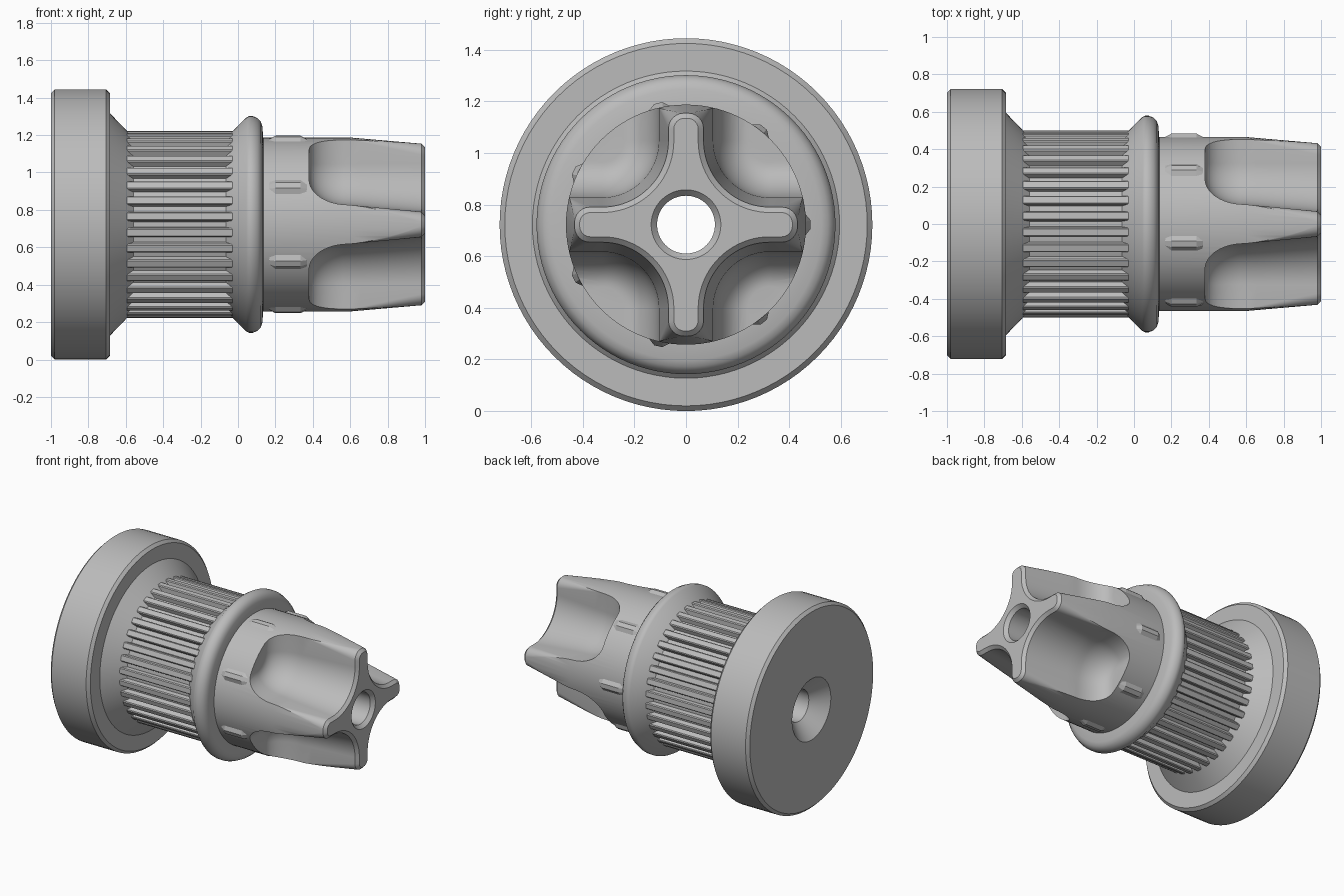
import bpy, bmesh
from math import sin, cos, pi, radians

cube = bpy.data.objects.get("Cube")
if cube:
    bpy.data.objects.remove(cube, do_unlink=True)

AXIS_Z = 0.722
SEGMENTS = 96

grey = bpy.data.materials.new("satin_grey")
grey.use_nodes = True
grey.diffuse_color = (0.5, 0.5, 0.5, 1)
grey.node_tree.nodes["Principled BSDF"].inputs["Base Color"].default_value = (0.5, 0.5, 0.5, 1)


def make_object(name, bm):
    bmesh.ops.recalc_face_normals(bm, faces=bm.faces)
    mesh = bpy.data.meshes.new(name)
    bm.to_mesh(mesh)
    bm.free()
    mesh.materials.append(grey)
    obj = bpy.data.objects.new(name, mesh)
    obj.location.z = AXIS_Z
    bpy.context.collection.objects.link(obj)
    return obj


def bridge(bm, a, b):
    for i in range(len(a)):
        j = (i + 1) % len(a)
        bm.faces.new((a[i], a[j], b[j], b[i]))


def loft(bm, sections, angle=0):
    """Skin closed sections of (x, [(u, v), ...]) turned about the long axis."""
    c, s = cos(angle), sin(angle)
    rings = [[bm.verts.new((x, u * c - v * s, u * s + v * c)) for u, v in pts]
             for x, pts in sections]
    for a, b in zip(rings, rings[1:]):
        bridge(bm, a, b)
    bm.faces.new(rings[0])
    bm.faces.new(rings[-1][::-1])


def revolve(bm, profile):
    """Spin a closed (x, radius) profile about the long axis."""
    rings = []
    for x, r in profile:
        angles = [2 * pi * i / SEGMENTS for i in range(SEGMENTS)]
        rings.append([bm.verts.new((x, r * cos(a), r * sin(a))) for a in angles])
    for a, b in zip(rings, rings[1:] + rings[:1]):
        bridge(bm, a, b)


def smooth(obj, angle=30):
    bpy.ops.object.select_all(action="DESELECT")
    obj.select_set(True)
    bpy.context.view_layer.objects.active = obj
    bpy.ops.object.shade_smooth_by_angle(angle=radians(angle))


# Turned body: flange, grooved drum, collar, tapered nose and through bore
bm = bmesh.new()
revolve(bm, [
    (-1, 0.22), (-1, 0.702), (-0.98, 0.722), (-0.705, 0.722), (-0.685, 0.702),
    (-0.685, 0.595), (-0.56, 0.465), (-0.065, 0.465), (0.045, 0.572),
    (0.058, 0.579), (0.08, 0.579), (0.105, 0.568), (0.122, 0.55), (0.13, 0.525),
    (0.135, 0.465), (0.6, 0.465), (0.98, 0.432), (1, 0.412),
    (1, 0.135), (0.975, 0.112), (-0.9, 0.112)])
body = make_object("spool_body", bm)


# Four flutes that leave a cross-shaped nose
def flute_section(wall, tip, rounding, centre=0.325, steps=10):
    inner = wall - rounding
    half = [(0.8, inner)]
    for i in range(7):
        a = pi / 2 * i / 6
        half.append((tip - rounding + rounding * cos(a), inner + rounding * sin(a)))
    radius = centre - wall
    for i in range(steps + 1):
        a = 1.5 * pi - pi / 4 * i / steps
        half.append((centre + radius * cos(a), centre + radius * sin(a)))
    return half + [(v, u) for u, v in reversed(half[:-1])] + [(0.8, 0.8)]


sections = []
for i in range(13):
    a = pi / 2 * i / 12
    sections.append((0.38 + 0.21 * (1 - cos(a)),
                     flute_section(0.105 + 0.135 * (1 - sin(a)), 0.466, 0.01)))
for i in range(1, 7):
    t = i / 6
    sections.append((0.59 + 0.39 * t,
                     flute_section(0.105 - 0.037 * t, 0.466 - 0.034 * t, 0.01 + 0.05 * t)))
for x in (1, 1.05):
    sections.append((x, flute_section(0.047, 0.412, 0.041)))

bm = bmesh.new()
for k in range(4):
    loft(bm, sections, k * pi / 2)
cutter = make_object("flute_cutter", bm)
cutter.hide_render = True

cut = body.modifiers.new("flutes", "BOOLEAN")
cut.operation = "DIFFERENCE"
cut.solver = "EXACT"
cut.object = cutter
bpy.context.view_layer.update()
body_eval = body.evaluated_get(bpy.context.evaluated_depsgraph_get())
carved = bpy.data.meshes.new_from_object(body_eval)
body.modifiers.clear()
body.data = carved
bpy.data.objects.remove(cutter, do_unlink=True)
smooth(body)

# Drum teeth running between the two cones
TEETH = 36
tooth = [(0.455, -0.027), (0.494, -0.023), (0.5, -0.017),
         (0.5, 0.017), (0.494, 0.023), (0.455, 0.027)]
bm = bmesh.new()
for k in range(TEETH):
    loft(bm, [(-0.61, tooth), (-0.015, tooth)], 2 * pi * (k + 0.5) / TEETH)
make_object("drum_teeth", bm)


# Seven small grip ribs around the nose
def rib_section(top, half_width, half_top):
    return [(0.45, -half_width), (0.462, -half_width), (top, -half_top),
            (top, half_top), (0.462, half_width), (0.45, half_width)]


end, middle = rib_section(0.464, 0.03, 0.012), rib_section(0.483, 0.042, 0.016)
bm = bmesh.new()
for k in range(7):
    loft(bm, [(0.165, end), (0.2, middle), (0.335, middle), (0.37, end)], 2 * pi * k / 7)
make_object("grip_ribs", bm)
